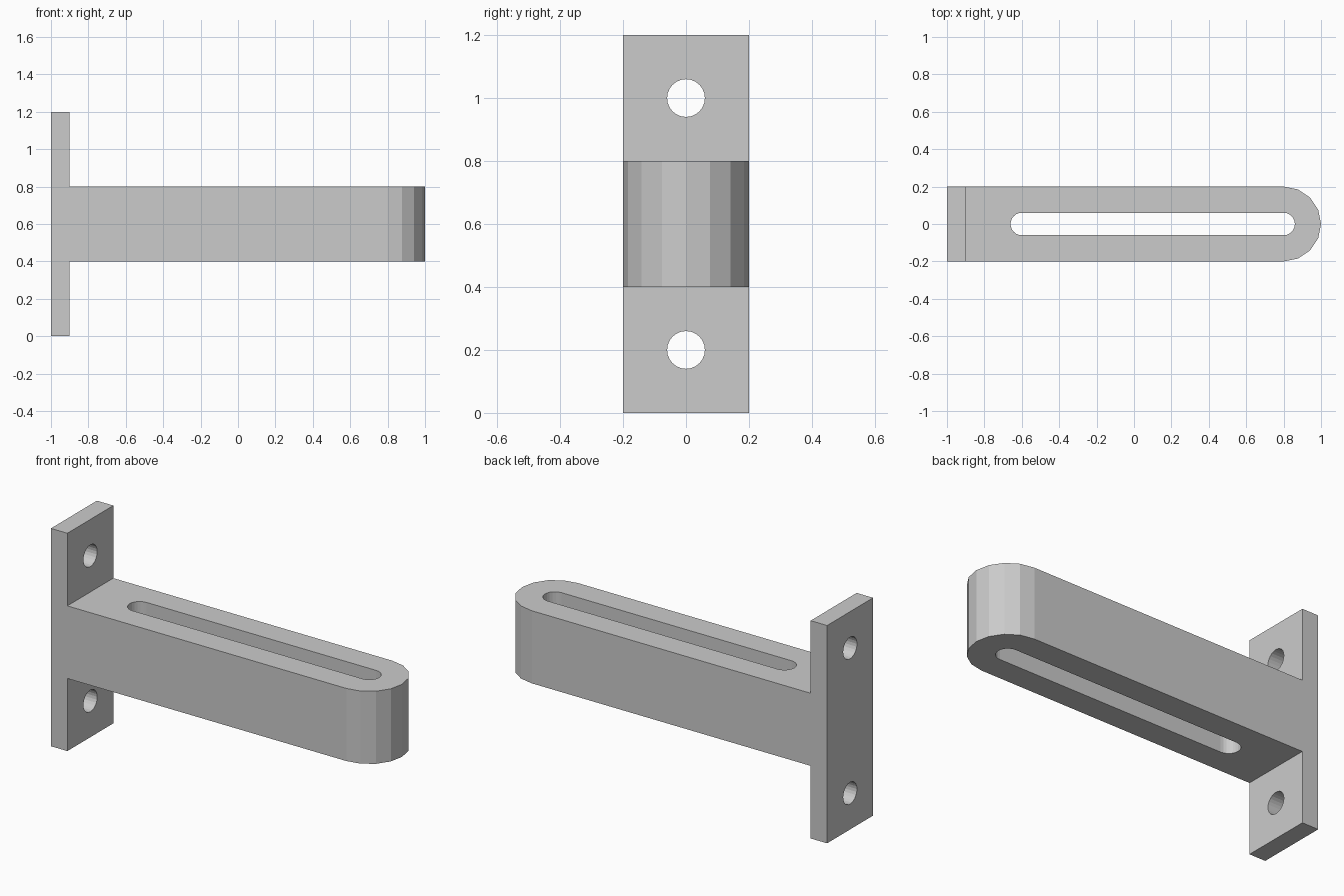
import bpy, bmesh
from math import sin, cos, pi
from mathutils import Vector

if "Cube" in bpy.data.objects:
    bpy.data.objects.remove(bpy.data.objects["Cube"])


def prism(name, pts, vec):
    """Extrude a closed planar outline along vec."""
    bm = bmesh.new()
    face = bm.faces.new([bm.verts.new(p) for p in pts])
    ext = bmesh.ops.extrude_face_region(bm, geom=[face], use_keep_orig=True)
    verts = [g for g in ext["geom"] if isinstance(g, bmesh.types.BMVert)]
    bmesh.ops.translate(bm, verts=verts, vec=Vector(vec))
    bmesh.ops.recalc_face_normals(bm, faces=bm.faces)
    mesh = bpy.data.meshes.new(name)
    bm.to_mesh(mesh)
    bm.free()
    ob = bpy.data.objects.new(name, mesh)
    bpy.context.collection.objects.link(ob)
    return ob


def arc(cx, r, start, n):
    """Half circle of n segments around (cx, 0)."""
    return [(cx + r * cos(start + pi * i / n), r * sin(start + pi * i / n))
            for i in range(n + 1)]


def combine(target, cutter, operation):
    mod = target.modifiers.new(cutter.name, 'BOOLEAN')
    mod.operation = operation
    mod.solver = 'EXACT'
    mod.object = cutter
    bpy.context.view_layer.objects.active = target
    bpy.ops.object.modifier_apply(modifier=mod.name)
    bpy.data.objects.remove(cutter)


# Bracket: sideways T profile (wall plate plus arm), oversized in y
side = [(-1.1, 0), (-0.9, 0), (-0.9, 0.4), (1.1, 0.4),
        (1.1, 0.8), (-0.9, 0.8), (-0.9, 1.2), (-1.1, 1.2)]
bracket = prism("slotted_bracket", [(x, -0.3, z) for x, z in side], (0, 0.6, 0))

# Plan outline with the rounded arm end
plan = [(-1, 0.2), (-1, -0.2)] + arc(0.8, 0.2, -pi / 2, 8)
combine(bracket, prism("plan_outline", [(x, y, -0.1) for x, y in plan], (0, 0, 1.4)),
        'INTERSECT')

# Long slot through the arm
slot = arc(0.8, 0.06, -pi / 2, 12) + arc(-0.6, 0.06, pi / 2, 12)
combine(bracket, prism("slot_cutter", [(x, y, 0.3) for x, y in slot], (0, 0, 0.6)),
        'DIFFERENCE')

# Screw holes through the wall plate
for z in (0.2, 1.0):
    ring = [(-1.1, 0.06 * cos(pi * i / 12), z + 0.06 * sin(pi * i / 12))
            for i in range(24)]
    combine(bracket, prism("hole_cutter", ring, (0.3, 0, 0)), 'DIFFERENCE')
